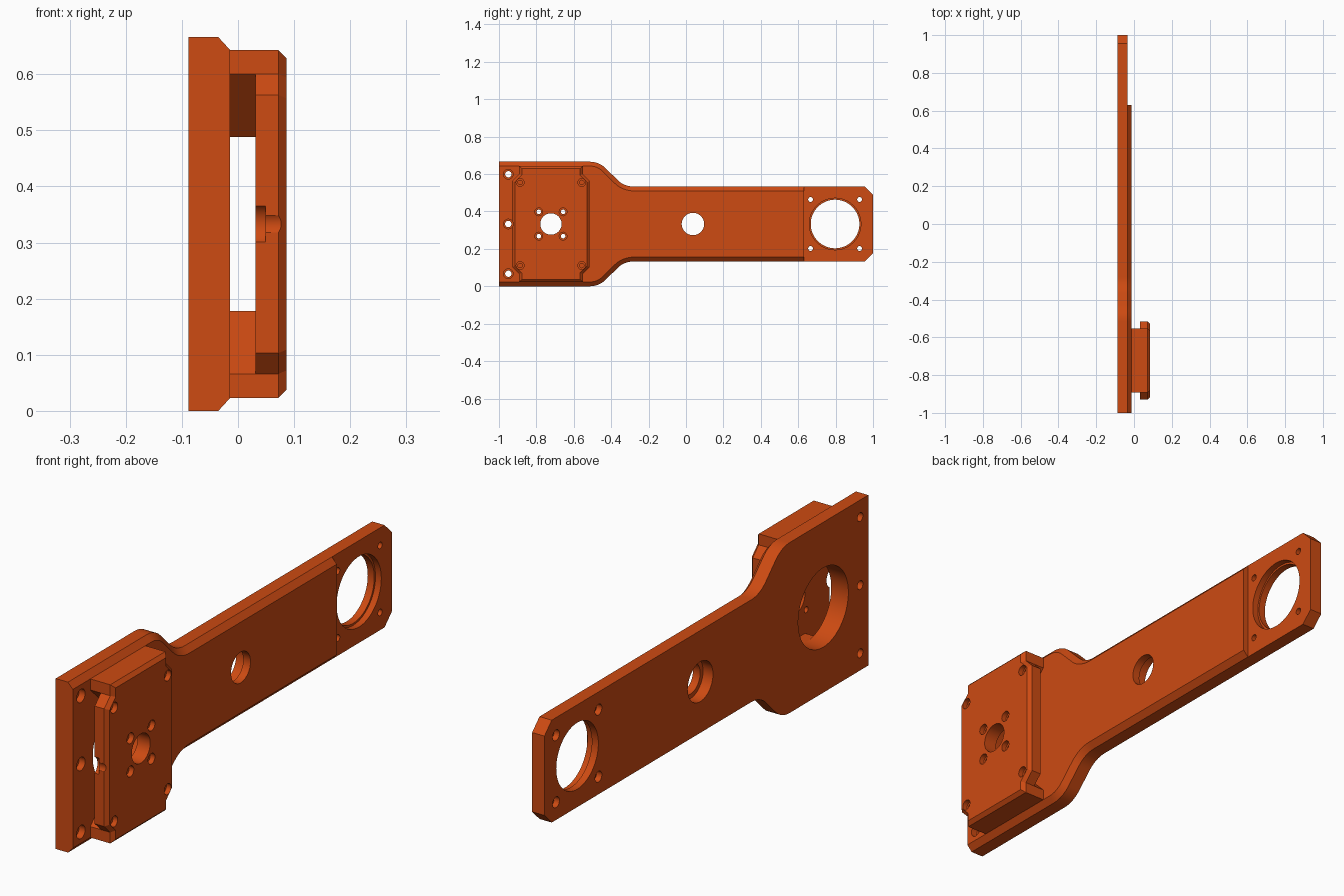
import bpy, bmesh, math
from mathutils import Matrix, Vector

if "Cube" in bpy.data.objects:
    bpy.data.objects.remove(bpy.data.objects["Cube"])

ZC = 0.333            # height of the long centre line
MY = -0.722           # centre of the motor mount along y

orange = bpy.data.materials.new("burnt orange")
orange.diffuse_color = (0.61, 0.069, 0.006, 1)
orange.use_nodes = True
orange.node_tree.nodes["Principled BSDF"].inputs["Base Color"].default_value = orange.diffuse_color


def make_object(name, bm):
    bmesh.ops.recalc_face_normals(bm, faces=bm.faces)
    me = bpy.data.meshes.new(name)
    bm.to_mesh(me)
    bm.free()
    me.materials.append(orange)
    ob = bpy.data.objects.new(name, me)
    bpy.context.collection.objects.link(ob)
    return ob


def loft(name, rings):
    """Skin a list of (x, [(y, z), ...]) outlines into a closed solid."""
    bm = bmesh.new()
    loops = [[bm.verts.new((x, y, z)) for y, z in pts] for x, pts in rings]
    n = len(loops[0])
    for a, b in zip(loops, loops[1:]):
        for i in range(n):
            j = (i + 1) % n
            bm.faces.new((a[i], a[j], b[j], b[i]))
    bm.faces.new(loops[0])
    bm.faces.new(loops[-1])
    return make_object(name, bm)


def inset(pts, d):
    """Mitred inward offset of a counter-clockwise outline."""
    out = []
    for i, p in enumerate(pts):
        p = Vector(p)
        e1 = (p - Vector(pts[i - 1])).normalized()
        e2 = (Vector(pts[(i + 1) % len(pts)]) - p).normalized()
        n1, n2 = Vector((-e1.y, e1.x)), Vector((-e2.y, e2.x))
        out.append(tuple(p + (n1 + n2) * d / (1 + n1.dot(n2))))
    return out


def cut(ob, cutter):
    """Subtract a helper solid from ob and delete the helper."""
    cutter.hide_render = True
    mod = ob.modifiers.new("cut", 'BOOLEAN')
    mod.operation, mod.solver, mod.object = 'DIFFERENCE', 'EXACT', cutter
    dg = bpy.context.evaluated_depsgraph_get()
    me = bpy.data.meshes.new_from_object(ob.evaluated_get(dg))
    ob.modifiers.clear()
    ob.data = me
    bpy.data.objects.remove(cutter)


def hole(ob, y, z, r, x0=-0.2, x1=0.2, seg=48):
    """Drill a round hole along x."""
    bm = bmesh.new()
    m = Matrix.Translation(((x0 + x1) / 2, y, z)) @ Matrix.Rotation(math.pi / 2, 4, 'Y')
    bmesh.ops.create_cone(bm, cap_ends=True, segments=seg, radius1=r, radius2=r,
                          depth=x1 - x0, matrix=m)
    cut(ob, make_object("drill", bm))


def arm_outline(d):
    """Arm silhouette, inset by d on the long edges."""
    R, wide, narrow, ys, ye = 0.123, 0.333, 0.20, -0.515, -0.28
    up = [(-1, wide - d)]
    for i in range(9):
        a = math.radians(45 * i / 8)
        up.append((ys + (R - d) * math.sin(a), wide - R + (R - d) * math.cos(a)))
    for i in range(9):
        a = math.radians(45 * (1 - i / 8))
        up.append((ye - (R + d) * math.sin(a), narrow + R - (R + d) * math.cos(a)))
    up += [(0.955, narrow - d), (1, 0.155 - d)]
    return [(y, ZC - h) for y, h in up] + [(y, ZC + h) for y, h in reversed(up)]


# Long arm with chamfered edges, lowered at the far end
arm = loft("arm_plate", [(-0.088, arm_outline(0)), (-0.035, arm_outline(0)),
                         (-0.014, arm_outline(0.023))])
box = [(0.63, -0.2), (1.2, -0.2), (1.2, 1), (0.63, 1)]
cut(arm, loft("step_cutter", [(-0.035, box), (0.1, box)]))

# Motor bore, middle stepped hole, stepped end ring
hole(arm, MY, ZC, 0.155, seg=64)
hole(arm, 0.037, ZC, 0.060)
hole(arm, 0.037, ZC, 0.078, -0.2, -0.045)
hole(arm, 0.797, ZC, 0.130, seg=64)
hole(arm, 0.797, ZC, 0.138, -0.06, 0.1, seg=64)

# Screw holes around the end ring, with recesses on the back
for sy in (-1, 1):
    for sz in (-1, 1):
        y, z = 0.797 + sy * 0.131, ZC + sz * 0.131
        hole(arm, y, z, 0.013, seg=24)
        hole(arm, y, z, 0.021, -0.2, -0.065, seg=24)

# Row of mounting holes on the near end
for dz in (-0.266, 0, 0.266):
    hole(arm, -0.95, ZC + dz, 0.017, seg=24)
    hole(arm, -0.95, ZC + dz, 0.026, -0.04, 0.1, seg=24)

# Motor cover plate with side flanges and chamfered front edge
quarter = [(0.17, 0.31), (0.17, 0.267), (0.207, 0.23)]
right = [(y, -z) for y, z in quarter] + [(y, z) for y, z in reversed(quarter)]
full = right + [(-y, -z) for y, z in right]
outline = [(MY + y, ZC + z) for y, z in full]
cover = loft("motor_cover", [(0.031, outline), (0.072, outline),
                             (0.086, inset(outline, 0.014))])
hole(cover, MY, ZC, 0.057)
for sy in (-1, 1):
    for sz in (-1, 1):
        for dy, dz in ((0.065, 0.065), (0.165, 0.222)):
            y, z = MY + sy * dy, ZC + sz * dz
            hole(cover, y, z, 0.012, seg=24)
            hole(cover, y, z, 0.021, 0.066, 0.2, seg=24)

# Clearance for the middle mounting screw
hole(cover, -0.95, ZC, 0.026, seg=32)
hole(cover, -0.95, ZC, 0.038, 0, 0.049, seg=32)

# Upper and lower spacer walls, thicker in the middle
wall = [(-0.17, 0.31), (-0.17, 0.267), (-0.058, 0.155),
        (0.058, 0.155), (0.17, 0.267), (0.17, 0.31)]
parts = [arm, cover]
for name, s in (("upper_wall", 1), ("lower_wall", -1)):
    pts = [(MY + y, ZC + s * z) for y, z in wall]
    parts.append(loft(name, [(-0.014, pts), (0.031, pts)]))

# Smooth the round surfaces, keep edges crisp
for ob in parts:
    ob.select_set(True)
bpy.context.view_layer.objects.active = arm
bpy.ops.object.shade_smooth_by_angle(angle=math.radians(25))
